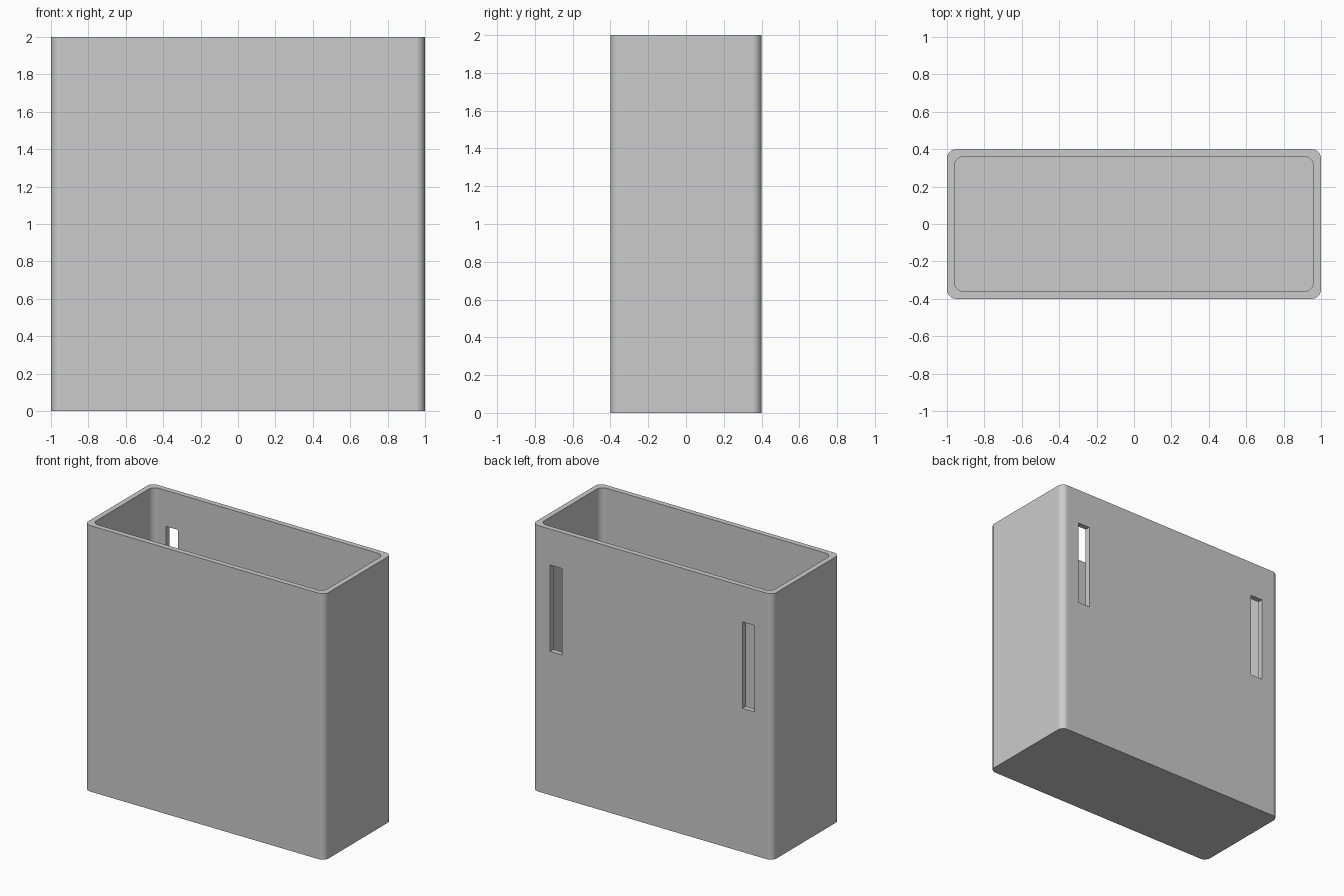
import bpy
import bmesh
from math import cos, sin, pi, radians

if "Cube" in bpy.data.objects:
    bpy.data.objects.remove(bpy.data.objects["Cube"], do_unlink=True)

WIDTH, DEPTH, HEIGHT = 2.0, 0.8, 2.0
WALL, RADIUS, STEPS = 0.04, 0.05, 8

grey = bpy.data.materials.new("plain grey")
grey.use_nodes = True
grey.diffuse_color = (0.6, 0.6, 0.6, 1)
grey.node_tree.nodes["Principled BSDF"].inputs["Base Color"].default_value = (0.6, 0.6, 0.6, 1)


def rounded_prism(name, width, depth, z0, z1, radius):
    """Upright prism on a rounded rectangle."""
    bm = bmesh.new()
    outline = []
    for corner, (sx, sy) in enumerate([(1, 1), (-1, 1), (-1, -1), (1, -1)]):
        for i in range(STEPS + 1):
            a = (corner + i / STEPS) * pi / 2
            outline.append(bm.verts.new((sx * (width / 2 - radius) + radius * cos(a),
                                         sy * (depth / 2 - radius) + radius * sin(a), z0)))
    base = bm.faces.new(outline)
    top = bmesh.ops.extrude_face_region(bm, geom=[base])["geom"]
    bmesh.ops.translate(bm, vec=(0, 0, z1 - z0),
                        verts=[v for v in top if isinstance(v, bmesh.types.BMVert)])
    bmesh.ops.recalc_face_normals(bm, faces=bm.faces)
    mesh = bpy.data.meshes.new(name)
    bm.to_mesh(mesh)
    bm.free()
    mesh.materials.append(grey)
    obj = bpy.data.objects.new(name, mesh)
    bpy.context.collection.objects.link(obj)
    return obj


def slot_cutter(name, x, z0, z1, width):
    """Box that passes through the back wall only."""
    bpy.ops.mesh.primitive_cube_add(size=1, location=(x, DEPTH / 2, (z0 + z1) / 2))
    obj = bpy.context.object
    obj.name = name
    obj.scale = (width, WALL * 4, z1 - z0)
    obj.data.materials.append(grey)
    return obj


# Open-topped case with rounded upright corners
case = rounded_prism("case", WIDTH, DEPTH, 0, HEIGHT, RADIUS)

# Cavity and the two belt slots in the back
cutters = [rounded_prism("cavity_cutter", WIDTH - 2 * WALL, DEPTH - 2 * WALL,
                         WALL, HEIGHT + 0.1, RADIUS)]
for side, x in (("left", 0.8), ("right", -0.8)):
    cutters.append(slot_cutter(side + "_slot_cutter", x, 1.08, 1.73, 0.1))

bpy.ops.object.select_all(action="DESELECT")
case.select_set(True)
bpy.context.view_layer.objects.active = case
for cutter in cutters:
    cut = case.modifiers.new(cutter.name, "BOOLEAN")
    cut.operation = "DIFFERENCE"
    cut.solver = "EXACT"
    cut.object = cutter
    bpy.ops.object.modifier_apply(modifier=cut.name)
    bpy.data.objects.remove(cutter, do_unlink=True)

# Smooth corners, crisp rims and flat walls
bpy.ops.object.shade_smooth_by_angle(angle=radians(30))
weighted = case.modifiers.new("flat_walls", "WEIGHTED_NORMAL")
weighted.keep_sharp = True
